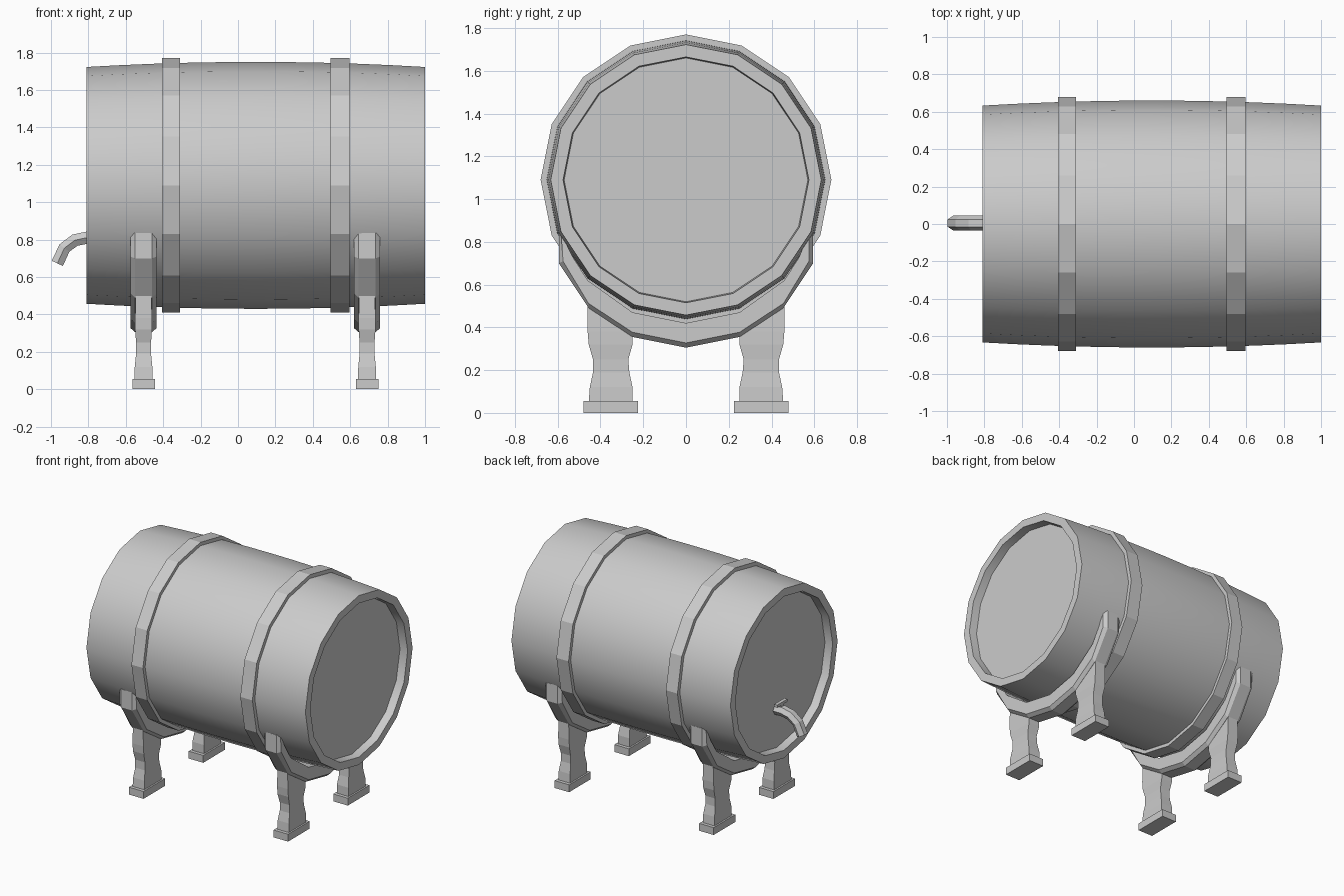
import bpy, bmesh
from math import sin, cos, pi
from mathutils import Vector

if "Cube" in bpy.data.objects:
    bpy.data.objects.remove(bpy.data.objects["Cube"])

CX, CZ, SIDES = 0.095, 1.09, 16


def finish(name, bm, smooth=False):
    bmesh.ops.recalc_face_normals(bm, faces=bm.faces)
    me = bpy.data.meshes.new(name)
    bm.to_mesh(me)
    bm.free()
    ob = bpy.data.objects.new(name, me)
    bpy.context.collection.objects.link(ob)
    if smooth:
        bpy.ops.object.select_all(action='DESELECT')
        ob.select_set(True)
        bpy.context.view_layer.objects.active = ob
        bpy.ops.object.shade_smooth_by_angle(angle=0.5)
    return ob


def skin(name, rings, closed=False, smooth=False):
    """Bridge equal-sized rings of points; cap both ends unless closed."""
    bm = bmesh.new()
    vr = [[bm.verts.new(p) for p in r] for r in rings]
    n = len(rings[0])
    pairs = list(zip(vr, vr[1:])) + ([(vr[-1], vr[0])] if closed else [])
    for a, b in pairs:
        for i in range(n):
            j = (i + 1) % n
            bm.faces.new((a[i], a[j], b[j], b[i]))
    if not closed:
        bm.faces.new(vr[0])
        bm.faces.new(vr[-1])
    return finish(name, bm, smooth)


def circle_x(x, r):
    return [(x, r * sin(2 * pi * i / SIDES), CZ + r * cos(2 * pi * i / SIDES))
            for i in range(SIDES)]


def box(name, x0, x1, y0, y1, z0, z1):
    return skin(name, [[(x0, y0, z), (x1, y0, z), (x1, y1, z), (x0, y1, z)]
                       for z in (z0, z1)])


# Barrel body: bulging staves with recessed heads
HALF, DEPTH, STEPS = 0.905, 0.06, 10
prof = [(CX - HALF + DEPTH, 0.57), (CX - HALF, 0.575)]
for i in range(STEPS + 1):
    t = -1 + 2 * i / STEPS
    prof.append((CX + HALF * t, 0.66 - 0.027 * t * t))
prof += [(CX + HALF, 0.575), (CX + HALF - DEPTH, 0.57)]
skin("barrel", [circle_x(x, r) for x, r in prof], smooth=True)

# Hoops
for name, x0, x1 in (("hoop_left", -0.405, -0.31), ("hoop_right", 0.495, 0.595)):
    skin(name, [circle_x(x0, 0.64), circle_x(x0, 0.68),
                circle_x(x1, 0.68), circle_x(x1, 0.64)], closed=True)

# Cradle half-profile: outer and inner points (y, z), mirrored about y = 0
outer = [(0, 0.305), (0.25, 0.355), (0.455, 0.49), (0.595, 0.70), (0.595, 0.835)]
inner = [(0, 0.42), (0.25, 0.47), (0.46, 0.62), (0.53, 0.73), (0.585, 0.84)]
half = list(zip(outer, inner))
full = [((-o[0], o[1]), (-i[0], i[1])) for o, i in half[:0:-1]] + half

# Leg stations: z, half width in x, inner y, outer y
leg = [(0.05, 0.048, 0.25, 0.455), (0.12, 0.047, 0.25, 0.45),
       (0.19, 0.04, 0.265, 0.435), (0.25, 0.04, 0.27, 0.435),
       (0.32, 0.045, 0.25, 0.455), (0.38, 0.045, 0.25, 0.46),
       (0.50, 0.042, 0.30, 0.46)]

for side, x in (("left", -0.505), ("right", 0.69)):
    # Cradle with chamfered outer edges
    rings = []
    for o, i in full:
        o, i = Vector(o), Vector(i)
        m = o + (i - o).normalized() * 0.022
        rings.append([(x + dx, p.x, p.y) for dx, p in
                      ((-0.07, i), (-0.07, m), (-0.045, o),
                       (0.045, o), (0.07, m), (0.07, i))])
    skin("cradle_" + side, rings)
    # Legs and feet
    for end, s in (("front", -1), ("back", 1)):
        skin(f"leg_{end}_{side}",
             [[(x - w, s * a, z), (x + w, s * a, z), (x + w, s * b, z), (x - w, s * b, z)]
              for z, w, a, b in leg])
        box(f"foot_{end}_{side}", x - 0.06, x + 0.06,
            min(s * 0.225, s * 0.48), max(s * 0.225, s * 0.48), 0, 0.055)

# Tap spout: hexagonal tube swept along a bent path in the xz plane
path = [Vector(p) for p in ((-0.73, 0.81), (-0.81, 0.81), (-0.872, 0.797),
                            (-0.928, 0.755), (-0.966, 0.673))]
rings = []
for k, p in enumerate(path):
    d = (path[min(k + 1, 4)] - path[max(k - 1, 0)]).normalized()
    if k == 0 or k == 1:
        d = Vector((-1, 0))
    n = Vector((d.y, -d.x))
    rings.append([(p.x + n.x * 0.038 * cos(a), 0.005 + 0.04 * sin(a), p.y + n.y * 0.038 * cos(a))
                  for a in (pi / 6 + pi / 3 * i for i in range(6))])
skin("tap_spout", rings)

# Tap stem and cross handle, inside the recess
box("tap_stem", -0.80, -0.775, -0.01, 0.02, 0.83, 0.862)
box("tap_handle", -0.80, -0.775, -0.055, 0.065, 0.855, 0.875)
